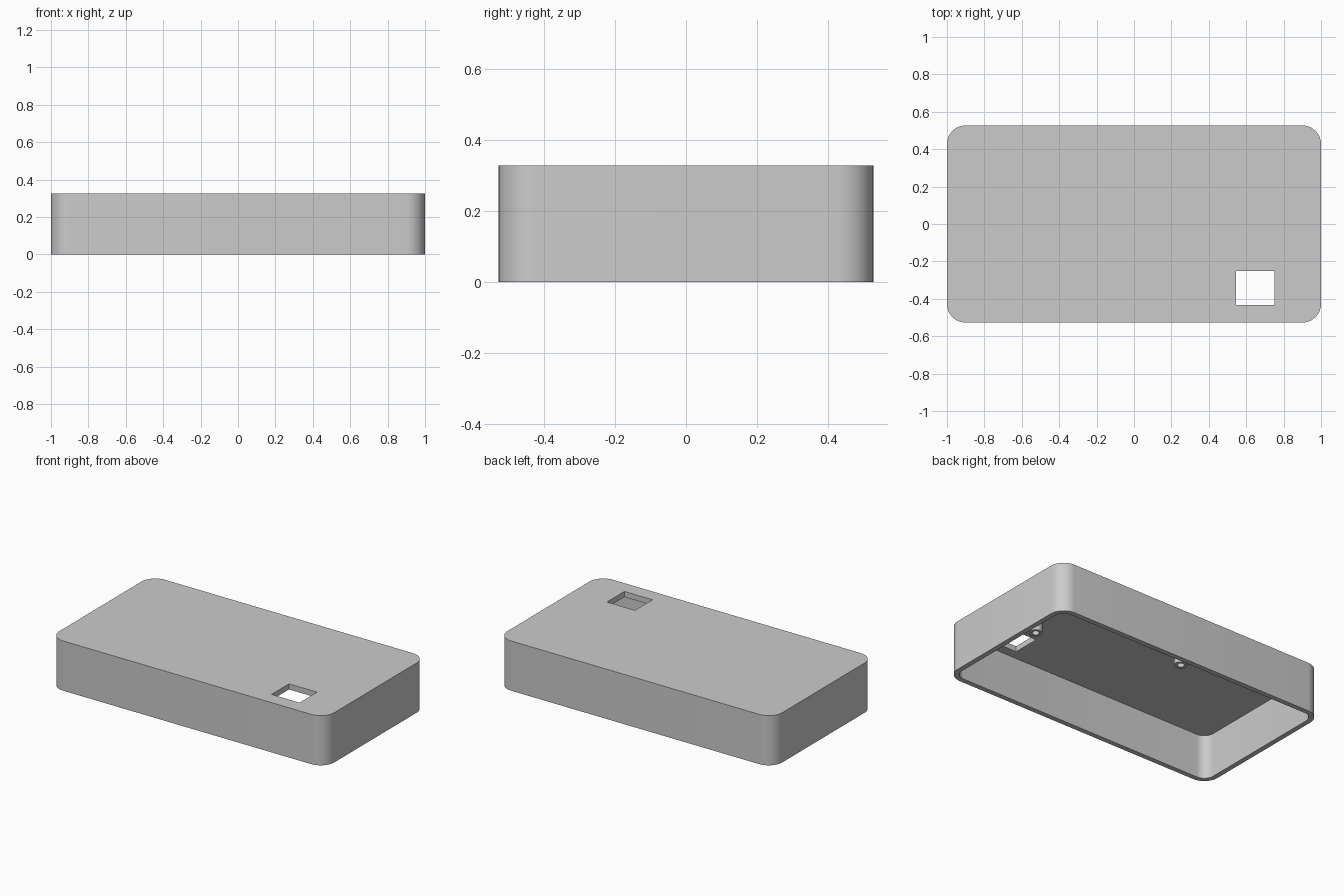
import bpy, bmesh
from math import sin, cos, pi, radians

if "Cube" in bpy.data.objects:
    bpy.data.objects.remove(bpy.data.objects["Cube"], do_unlink=True)

HALF_X, HALF_Y, HEIGHT = 1.0, 0.527, 0.327
RADIUS, WALL, CEILING = 0.1, 0.033, 0.29

grey = bpy.data.materials.new("plain_grey")
grey.use_nodes = True
grey.diffuse_color = (0.6, 0.6, 0.6, 1)
grey.node_tree.nodes["Principled BSDF"].inputs["Base Color"].default_value = (0.6, 0.6, 0.6, 1)


def add_object(name, bm):
    bmesh.ops.recalc_face_normals(bm, faces=bm.faces)
    mesh = bpy.data.meshes.new(name)
    bm.to_mesh(mesh)
    bm.free()
    mesh.materials.append(grey)
    obj = bpy.data.objects.new(name, mesh)
    bpy.context.collection.objects.link(obj)
    return obj


def activate(obj):
    bpy.ops.object.select_all(action="DESELECT")
    obj.select_set(True)
    bpy.context.view_layer.objects.active = obj


def smooth(obj):
    activate(obj)
    bpy.ops.object.shade_smooth_by_angle(angle=radians(30))


def rounded_loop(bm, inset, z, steps=12):
    """Ring of vertices around a rounded rectangle."""
    r = RADIUS - inset
    verts = []
    for quarter, (sx, sy) in enumerate([(1, 1), (-1, 1), (-1, -1), (1, -1)]):
        for i in range(steps + 1):
            a = (quarter + i / steps) * pi / 2
            verts.append(bm.verts.new((sx * (HALF_X - RADIUS) + r * cos(a),
                                       sy * (HALF_Y - RADIUS) + r * sin(a), z)))
    return verts


def bridge(bm, a, b):
    n = len(a)
    for i in range(n):
        j = (i + 1) % n
        bm.faces.new((a[i], a[j], b[j], b[i]))


# Case: top plate, outer wall, bottom rim, inner wall and ceiling
bm = bmesh.new()
loops = [rounded_loop(bm, inset, z) for inset, z in
         [(0, HEIGHT), (0, 0), (WALL, 0), (WALL, CEILING)]]
for upper, lower in zip(loops, loops[1:]):
    bridge(bm, upper, lower)
bm.faces.new(loops[0])
bm.faces.new(loops[-1])
case = add_object("case_shell", bm)

# Rectangular opening through the top plate
bm = bmesh.new()
bmesh.ops.create_cube(bm, size=1)
bmesh.ops.scale(bm, verts=bm.verts, vec=(0.204, 0.182, 0.2))
bmesh.ops.translate(bm, verts=bm.verts, vec=(0.648, -0.341, HEIGHT))
cutter = add_object("opening_cutter", bm)
cutter.hide_render = True
cut = case.modifiers.new("opening", "BOOLEAN")
cut.operation, cut.solver, cut.object = "DIFFERENCE", "EXACT", cutter
activate(case)
bpy.ops.object.modifier_apply(modifier=cut.name)
bpy.data.objects.remove(cutter, do_unlink=True)
smooth(case)


# Hollow screw posts hanging from the ceiling
def screw_post(name, x, y, tip=0.2, outer=0.04, bore=0.022, sides=24):
    bm = bmesh.new()
    rings = []
    for r, z in [(outer, CEILING), (outer, tip), (bore, tip), (bore, CEILING)]:
        rings.append([bm.verts.new((x + r * cos(2 * pi * i / sides),
                                    y + r * sin(2 * pi * i / sides), z))
                      for i in range(sides)])
    for k in range(4):
        bridge(bm, rings[k], rings[(k + 1) % 4])
    smooth(add_object(name, bm))


screw_post("screw_post_left", 0.70, -0.07)
screw_post("screw_post_middle", -0.20, 0.19)
